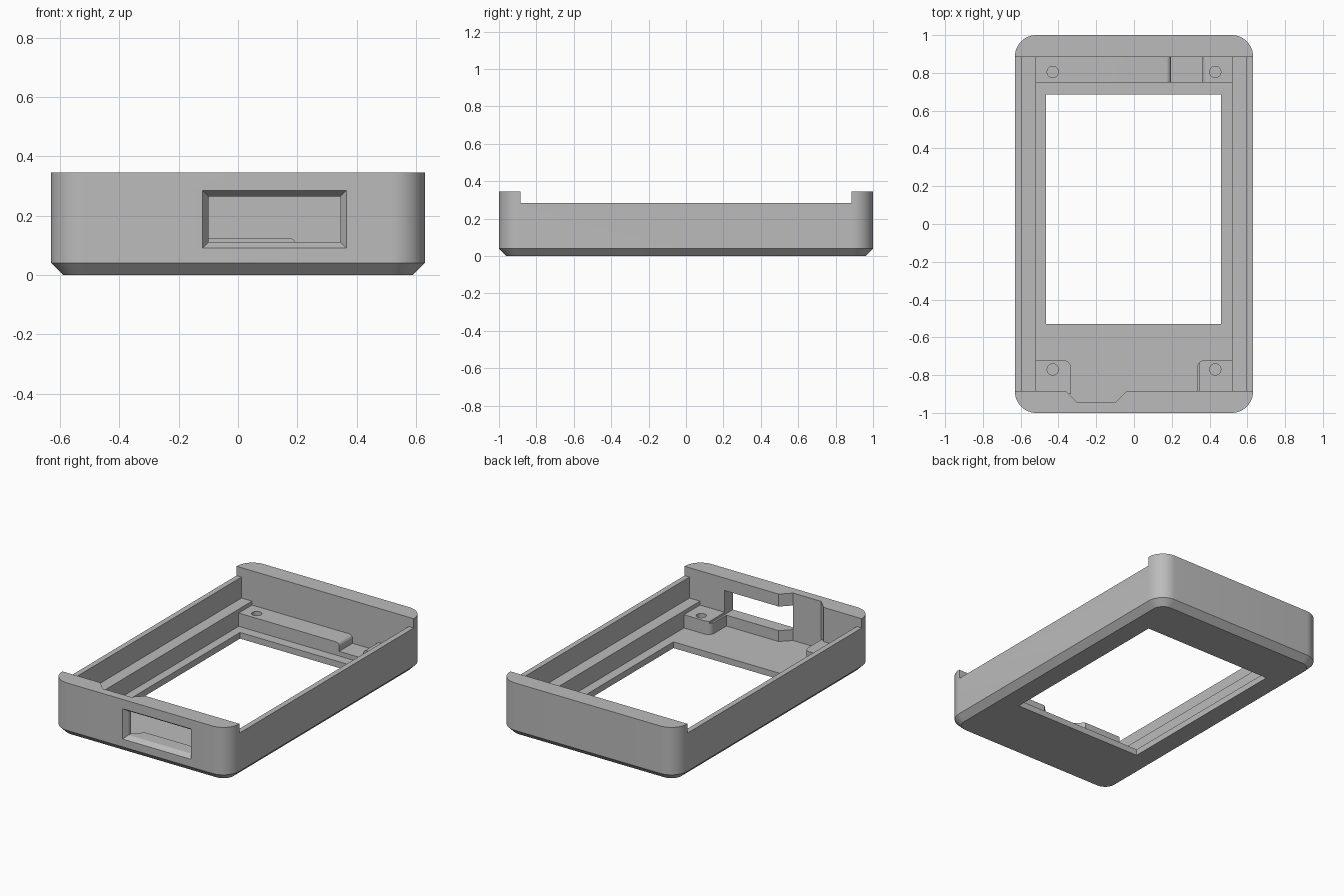
import bpy, bmesh
from math import cos, sin, pi, radians

cube = bpy.data.objects.get("Cube")
if cube:
    bpy.data.objects.remove(cube, do_unlink=True)

grey = bpy.data.materials.new("plain grey")
grey.use_nodes = True
colour = (0.5, 0.5, 0.5, 1)
grey.diffuse_color = colour
grey.node_tree.nodes["Principled BSDF"].inputs["Base Color"].default_value = colour


def loft(name, loops):
    """Closed solid through a list of matching point loops."""
    bm = bmesh.new()
    rings = [[bm.verts.new(p) for p in loop] for loop in loops]
    n = len(rings[0])
    for a, b in zip(rings, rings[1:]):
        for i in range(n):
            bm.faces.new((a[i], a[(i + 1) % n], b[(i + 1) % n], b[i]))
    bm.faces.new(rings[0])
    bm.faces.new(rings[-1])
    bmesh.ops.recalc_face_normals(bm, faces=bm.faces)
    mesh = bpy.data.meshes.new(name)
    bm.to_mesh(mesh)
    bm.free()
    mesh.materials.append(grey)
    obj = bpy.data.objects.new(name, mesh)
    bpy.context.collection.objects.link(obj)
    return obj


def prism_z(name, outline, z0, z1):
    return loft(name, [[(x, y, z) for x, y in outline] for z in (z0, z1)])


def prism_y(name, outline, y0, y1):
    return loft(name, [[(x, y, z) for x, z in outline] for y in (y0, y1)])


def rect(x0, x1, y0, y1):
    return [(x0, y0), (x1, y0), (x1, y1), (x0, y1)]


def arc(cx, cy, r, start, end, steps):
    angles = [radians(start + (end - start) * i / steps) for i in range(steps + 1)]
    return [(cx + r * cos(a), cy + r * sin(a)) for a in angles]


def rounded_rect(hx, hy, r):
    points = []
    for sx, sy, start in ((1, 1, 0), (-1, 1, 90), (-1, -1, 180), (1, -1, 270)):
        points += arc(sx * (hx - r), sy * (hy - r), r, start, start + 90, 12)
    return points


def combine(target, tool, operation):
    mod = target.modifiers.new(operation, 'BOOLEAN')
    mod.operation = operation
    mod.solver = 'EXACT'
    mod.object = tool
    bpy.context.view_layer.objects.active = target
    bpy.ops.object.modifier_apply(modifier=mod.name)
    bpy.data.objects.remove(tool, do_unlink=True)


# Outer block with rounded corners and a bevelled underside
sections = ((0.04, 0.0), (0.0, 0.04), (0.0, 0.345))
case = loft("case_shell", [
    [(x, y, z) for x, y in rounded_rect(0.63 - inset, 1 - inset, 0.112 - inset)]
    for inset, z in sections])

# Cavity with stepped side ledges and lowered side walls
half = [(0.52, 0.04), (0.52, 0.15), (0.595, 0.15), (0.595, 0.285), (0.7, 0.285), (0.7, 0.4)]
cavity = half + [(-x, z) for x, z in reversed(half)]
combine(case, prism_y("cavity_cutter", cavity, -0.885, 0.885), 'DIFFERENCE')

# Display window in the floor
combine(case, prism_z("window_cutter", rect(-0.465, 0.46, -0.53, 0.685), -0.1, 0.1), 'DIFFERENCE')

# Tapered groove inside the front wall
groove = [(-0.42, -0.825), (-0.36, -0.885), (-0.3, -0.945),
          (-0.1, -0.945), (-0.04, -0.885), (0.02, -0.825)]
combine(case, prism_z("groove_cutter", groove, 0.04, 0.4), 'DIFFERENCE')

# Rear mounting bar with a rounded notch
top, low, r = 0.125, 0.07, 0.025
bar = ([(-0.53, 0.03), (-0.53, top)]
       + arc(0.195 - r, top - r, r, 90, 0, 6) + [(0.195, low), (0.363, low)]
       + arc(0.363 + r, top - r, r, 180, 90, 6) + [(0.53, top), (0.53, 0.03)])
combine(case, prism_y("rear_bar", bar, 0.75, 0.9), 'UNION')

# Front mounting pads, mirrored
for side in (-1, 1):
    pad = [(0.53, -0.9), (0.53, -0.722)] + arc(0.373, -0.762, 0.04, 90, 180, 6) + [(0.333, -0.9)]
    outline = [(side * x, y) for x, y in pad]
    combine(case, prism_z("front_pad", outline, 0.03, top), 'UNION')

# Port through the front wall with a flared outer edge
port = []
for y, grow in ((-1.03, 0.04), (-0.97, 0.0), (-0.7, 0.0)):
    port.append([(x, y, z) for x, z in
                 rect(-0.1 - grow, 0.345 + grow, 0.11 - grow, 0.265 + grow)])
combine(case, loft("port_cutter", port), 'DIFFERENCE')

# Blind screw holes
for x in (-0.43, 0.43):
    for y in (-0.77, 0.805):
        hole = arc(x, y, 0.03, 0, 345, 23)
        combine(case, prism_z("hole_cutter", hole, 0.05, 0.2), 'DIFFERENCE')

# Smooth the round corners, keep the edges crisp
bpy.ops.object.select_all(action='DESELECT')
case.select_set(True)
bpy.context.view_layer.objects.active = case
bpy.ops.object.shade_smooth_by_angle(angle=radians(25))
